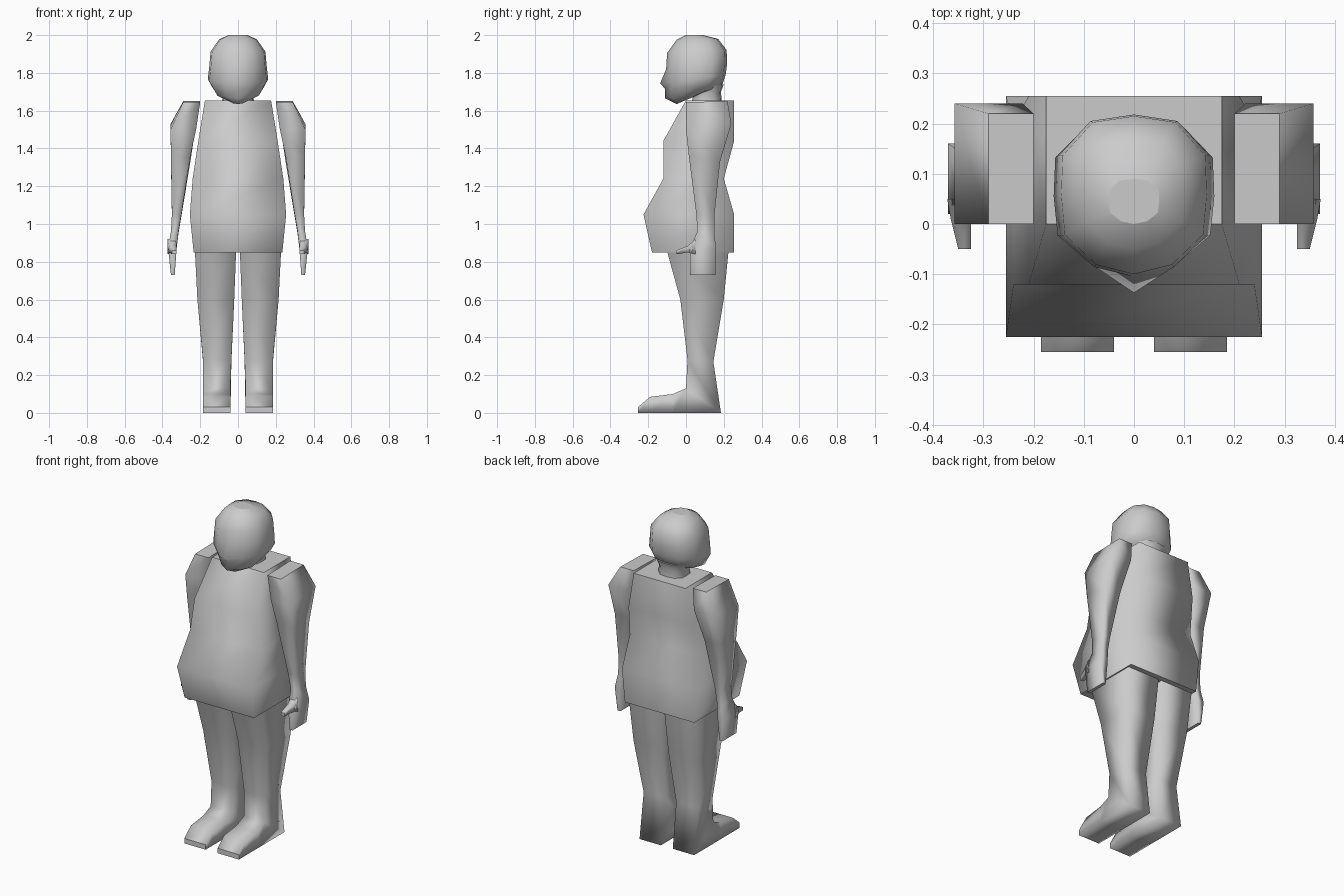
import bpy
import bmesh

# Remove the default cube
cube = bpy.data.objects.get("Cube")
if cube:
    bpy.data.objects.remove(cube, do_unlink=True)

# One plain clay colour
clay = bpy.data.materials.new("clay_grey")
clay.use_nodes = True
colour = (0.6, 0.6, 0.6, 1)
clay.diffuse_color = colour
clay.node_tree.nodes["Principled BSDF"].inputs["Base Color"].default_value = colour


def loft(name, rings):
    """Skin a list of matching point rings: smooth sides, flat sharp caps."""
    bm = bmesh.new()
    loops = [[bm.verts.new(point) for point in ring] for ring in rings]
    count = len(loops[0])
    for lower, upper in zip(loops, loops[1:]):
        for i in range(count):
            j = (i + 1) % count
            face = bm.faces.new((lower[i], lower[j], upper[j], upper[i]))
            face.smooth = True
    for cap in (loops[0], loops[-1]):
        face = bm.faces.new(cap)
        for edge in face.edges:
            edge.smooth = False
    bmesh.ops.recalc_face_normals(bm, faces=bm.faces)
    mesh = bpy.data.meshes.new(name)
    bm.to_mesh(mesh)
    bm.free()
    mesh.materials.append(clay)
    obj = bpy.data.objects.new(name, mesh)
    bpy.context.collection.objects.link(obj)
    return obj


def box_ring(inner, outer, front, back, side=1):
    """Four corners; front and back are (y, z) pairs, so a ring may tilt."""
    return [(side * x, y, z) for x, (y, z) in
            ((inner, front), (outer, front), (outer, back), (inner, back))]


def limb(name, sections):
    """Make a left and a right copy of a part from its sections."""
    for label, side in (("left", 1), ("right", -1)):
        loft(f"{label}_{name}", [box_ring(*s, side) for s in sections])


# Torso: height, half width, front y, back y
torso = [
    (0.85, 0.235, -0.18, 0.255),
    (1.05, 0.255, -0.225, 0.255),
    (1.24, 0.24, -0.12, 0.2),
    (1.44, 0.21, -0.12, 0.255),
    (1.655, 0.175, 0, 0.255),
]
loft("torso", [box_ring(-w, w, (f, z), (b, z)) for z, w, f, b in torso])

# Arms: inner x, outer x, front (y, z), back (y, z)
limb("arm", [
    (0.2, 0.29, (0, 1.645), (0.22, 1.65)),
    (0.222, 0.357, (0, 1.5), (0.24, 1.53)),
    (0.252, 0.355, (0.015, 1.36), (0.18, 1.33)),
    (0.3, 0.35, (0.055, 1.05), (0.15, 1.04)),
    (0.315, 0.355, (0.06, 0.96), (0.15, 0.95)),
    (0.325, 0.37, (0.02, 0.87), (0.16, 0.87)),
    (0.335, 0.355, (0.02, 0.73), (0.155, 0.73)),
])

# Thumbs
limb("thumb", [
    (0.33, 0.372, (0.05, 0.92), (0.05, 0.84)),
    (0.325, 0.365, (0.01, 0.885), (0.01, 0.85)),
    (0.325, 0.35, (-0.05, 0.86), (-0.05, 0.84)),
])

# Legs, turning forwards at the ankle into the feet
limb("leg", [
    (0.01, 0.228, (-0.1, 0.855), (0.225, 0.855)),
    (0.02, 0.215, (-0.03, 0.6), (0.2, 0.6)),
    (0.035, 0.185, (0.008, 0.28), (0.145, 0.27)),
    (0.04, 0.185, (0, 0.13), (0.185, 0)),
    (0.04, 0.185, (-0.07, 0.1), (-0.07, 0)),
    (0.04, 0.185, (-0.19, 0.085), (-0.19, 0)),
    (0.04, 0.185, (-0.255, 0.03), (-0.255, 0)),
])

# Neck and head share one half outline: share of width, share of depth
half = [(0, 0), (0.52, 0.06), (0.95, 0.25), (1, 0.5),
        (0.98, 0.75), (0.57, 0.96), (0, 1)]
outline = half + [(-x, d) for x, d in half[-2:0:-1]]


def round_ring(width, front, back, front_z, back_z, tip=0):
    """Rounded ring tilted from front to back, with a pointed front tip."""
    return [(x * width,
             front + d * (back - front) - (tip if d == 0 else 0),
             front_z + d * (back_z - front_z)) for x, d in outline]


loft("neck", [
    round_ring(0.085, 0.03, 0.19, 1.64, 1.64),
    round_ring(0.08, 0.04, 0.185, 1.69, 1.7),
    round_ring(0.1, 0.03, 0.2, 1.73, 1.74),
])
loft("head", [
    round_ring(0.045, -0.05, 0.08, 1.635, 1.69),
    round_ring(0.115, -0.09, 0.17, 1.665, 1.72, 0.02),
    round_ring(0.14, -0.095, 0.195, 1.715, 1.745, 0.015),
    round_ring(0.16, -0.1, 0.21, 1.745, 1.79, 0.037),
    round_ring(0.152, -0.105, 0.218, 1.82, 1.85),
    round_ring(0.145, -0.1, 0.215, 1.905, 1.92),
    round_ring(0.1, -0.05, 0.17, 1.975, 1.98),
    round_ring(0.05, 0, 0.09, 2, 2),
])
